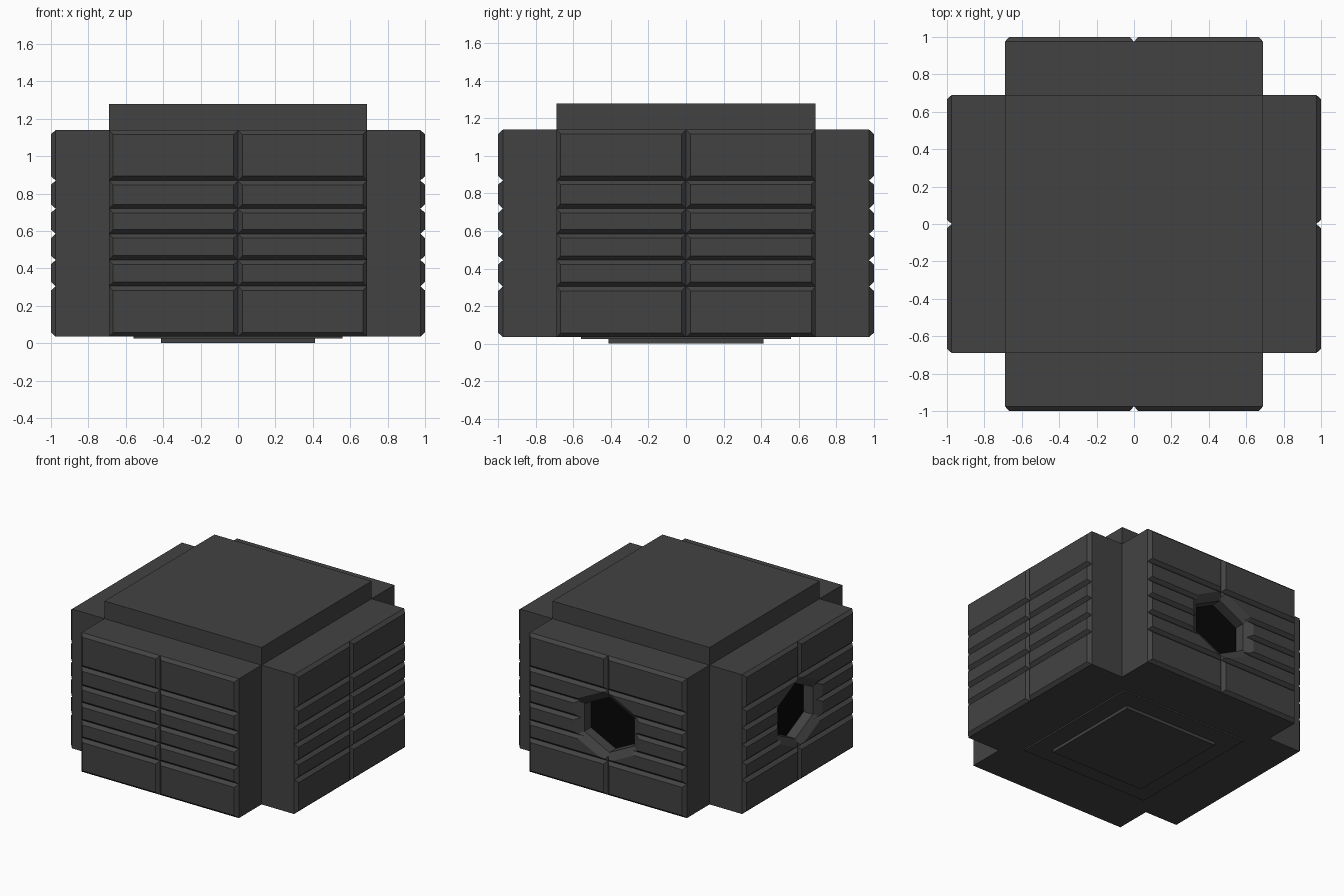
import bpy, bmesh, math
from mathutils import Matrix, Vector

if "Cube" in bpy.data.objects:
    bpy.data.objects.remove(bpy.data.objects["Cube"])


def material(name, v):
    m = bpy.data.materials.new(name)
    m.diffuse_color = (v, v, v, 1)
    m.use_nodes = True
    m.node_tree.nodes["Principled BSDF"].inputs["Base Color"].default_value = m.diffuse_color
    return m


GREY = material("dark grey", 0.055)
BLACK = material("black", 0.002)

W = 0.69                      # half width of the core and of each side slab
LOW, HIGH = 0.035, 1.14       # slab bottom and top
MID = 0.585                   # height of the recess centre
ROWS = [LOW, 0.305, 0.445, 0.585, 0.72, 0.87, HIGH]
COLS = [-W, 0, W]
BEVEL, DEPTH = 0.023, 0.025   # groove half width and groove depth


def finish(bm, name, mat, turn=0):
    bmesh.ops.rotate(bm, verts=bm.verts, matrix=Matrix.Rotation(turn, 3, 'Z'))
    bmesh.ops.recalc_face_normals(bm, faces=bm.faces)
    me = bpy.data.meshes.new(name)
    bm.to_mesh(me)
    bm.free()
    me.materials.append(mat)
    ob = bpy.data.objects.new(name, me)
    bpy.context.collection.objects.link(ob)
    return ob


def box(name, half, z0, z1):
    bm = bmesh.new()
    bmesh.ops.create_cube(bm, size=1)
    for v in bm.verts:
        v.co = Vector((v.co.x * 2 * half, v.co.y * 2 * half, z0 if v.co.z < 0 else z1))
    return finish(bm, name, GREY)


def loft(bm, rings):
    """Closed solid through rings of points."""
    loops = [[bm.verts.new(p) for p in r] for r in rings]
    n = len(loops[0])
    for a, b in zip(loops, loops[1:]):
        for i in range(n):
            j = (i + 1) % n
            bm.faces.new((a[i], a[j], b[j], b[i]))
    bm.faces.new(loops[0])
    bm.faces.new(loops[-1])


def slab(name, turn):
    """Side slab with bevelled panels, facing -y before turning."""
    bm = bmesh.new()
    for x0, x1 in zip(COLS, COLS[1:]):
        for z0, z1 in zip(ROWS, ROWS[1:]):
            ring = lambda d, y: [bm.verts.new((x, y, z)) for x, z in
                                 ((x0 + d, z0 + d), (x1 - d, z0 + d), (x1 - d, z1 - d), (x0 + d, z1 - d))]
            a, b = ring(0, -1 + DEPTH), ring(BEVEL, -1)
            bm.faces.new(b)
            for i in range(4):
                j = (i + 1) % 4
                bm.faces.new((a[i], a[j], b[j], b[i]))
    bmesh.ops.remove_doubles(bm, verts=bm.verts, dist=1e-4)
    rim = [e for e in bm.edges if e.is_boundary]
    new = bmesh.ops.extrude_edge_only(bm, edges=rim)["geom"]
    for v in new:
        if isinstance(v, bmesh.types.BMVert):
            v.co.y = -W
    back = [e for e in bm.edges if e.is_boundary]
    bmesh.ops.contextual_create(bm, geom=back)
    return finish(bm, name, GREY, turn)


def hexagon(s, y):
    """Pointed hexagon, s = size of half width."""
    return [(x * s, y, MID + z * s) for x, z in
            ((0, -1), (1, -0.5), (1, 0.5), (0, 1), (-1, 0.5), (-1, -0.5))]


def recess(ob, label, turn):
    """Cut a chamfered hexagonal recess and put a black plate on its floor."""
    bm = bmesh.new()
    slope = 0.066 / 0.04
    loft(bm, [hexagon(0.285 + 0.05 * slope, -1.05), hexagon(0.285, -1.0),
              hexagon(0.219, -0.96), hexagon(0.219, -0.875)])
    cutter = finish(bm, "recess_cutter", GREY, turn)
    cutter.hide_render = True
    mod = ob.modifiers.new("recess", 'BOOLEAN')
    mod.operation = 'DIFFERENCE'
    mod.solver = 'EXACT'
    mod.object = cutter
    bpy.context.view_layer.objects.active = ob
    bpy.ops.object.modifier_apply(modifier=mod.name)
    bpy.data.objects.remove(cutter)
    bm = bmesh.new()
    loft(bm, [hexagon(0.2185, -0.88), hexagon(0.2185, -0.8745)])
    finish(bm, label + "_recess_floor", BLACK, turn)


# Core block with raised top
box("core_block", W, LOW, 1.28)
# Stepped foot plates
box("upper_foot_plate", 0.56, 0.024, LOW)
box("lower_foot_plate", 0.413, 0.0, 0.026)
# Four grooved side slabs; the back and left ones have recesses
for k, label in enumerate(("front", "right", "back", "left")):
    turn = k * math.pi / 2
    side = slab(label + "_slab", turn)
    if label in ("back", "left"):
        recess(side, label, turn)
